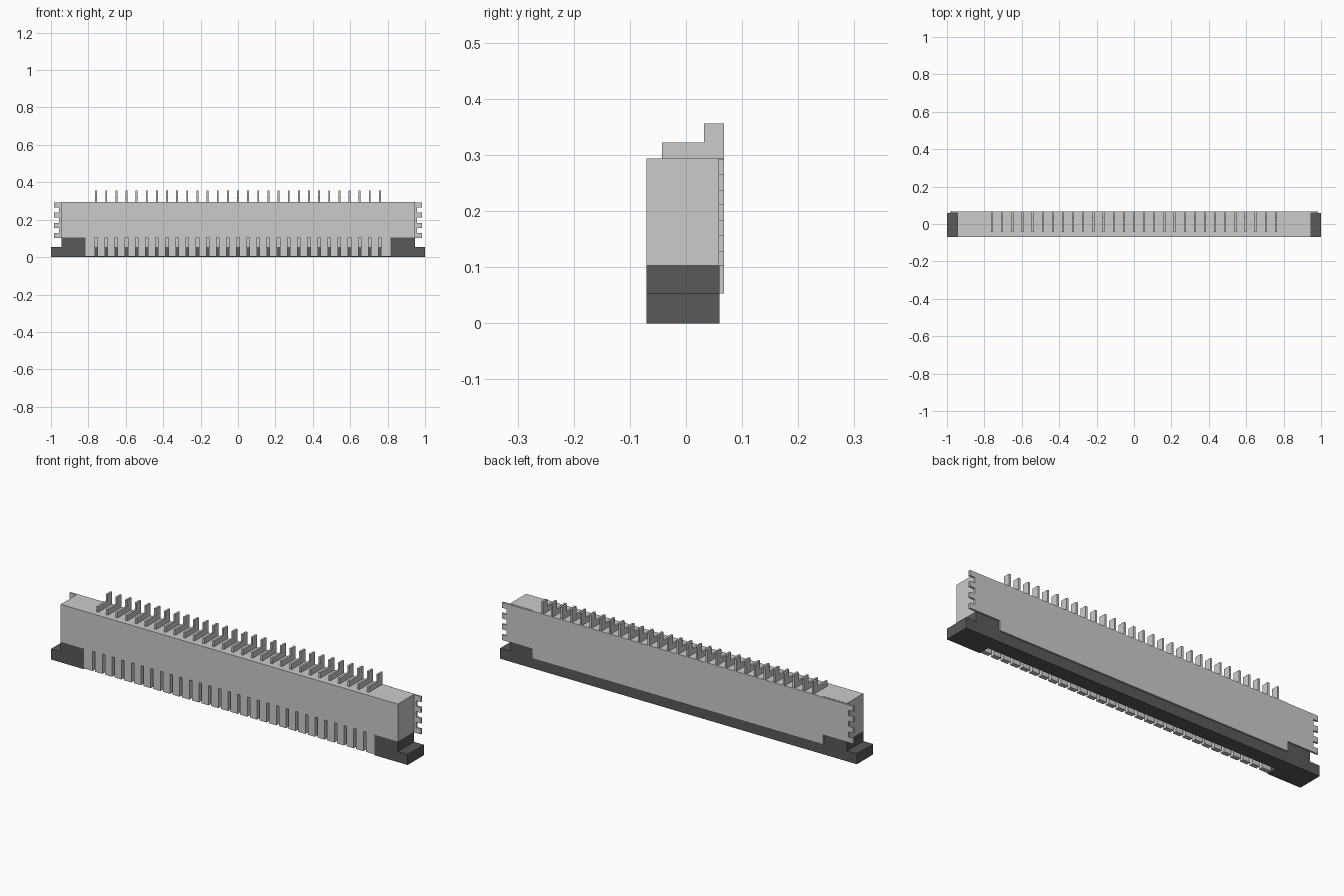
import bpy

if "Cube" in bpy.data.objects:
    bpy.data.objects.remove(bpy.data.objects["Cube"])

dark = bpy.data.materials.new("dark_plastic")
dark.diffuse_color = (0.1, 0.1, 0.1, 1)
dark.use_nodes = True
dark.node_tree.nodes["Principled BSDF"].inputs["Base Color"].default_value = dark.diffuse_color


def make(name, verts, faces, mat=None):
    me = bpy.data.meshes.new(name)
    me.from_pydata(verts, [], faces)
    ob = bpy.data.objects.new(name, me)
    bpy.context.collection.objects.link(ob)
    if mat:
        me.materials.append(mat)
    return ob


def prism(name, profile, axis, a, b, mat=None):
    """Extrude a 2D profile: axis 'x' uses (y,z) points, axis 'y' uses (x,z)."""
    n = len(profile)
    area = sum(profile[i][0] * profile[(i + 1) % n][1] - profile[(i + 1) % n][0] * profile[i][1] for i in range(n))
    # keep face normals pointing outward
    if (area > 0) == (axis == 'y'):
        pts = list(profile)
    else:
        pts = list(reversed(profile))
    put = (lambda p, t: (t, p[0], p[1])) if axis == 'x' else (lambda p, t: (p[0], t, p[1]))
    verts = [put(p, a) for p in pts] + [put(p, b) for p in pts]
    faces = [tuple(range(n)), tuple(reversed(range(n, 2 * n)))]
    faces += [(i, i + n, (i + 1) % n + n, (i + 1) % n) for i in range(n)]
    return make(name, verts, faces, mat)


def box(name, x0, x1, y0, y1, z0, z1, mat=None):
    return prism(name, [(x0, z0), (x1, z0), (x1, z1), (x0, z1)], 'y', y0, y1, mat)


PINS, PITCH = 29, 0.0542
SLOT = 0.014
YF, YB = -0.07, 0.06
INNER = 0.815
pin_x = [(i - (PINS - 1) / 2) * PITCH for i in range(PINS)]

# Main housing, rear wall reaching down to the slider
box("housing", -0.945, 0.945, YF, YB, 0.104, 0.294)
box("housing_rear_wall", -INNER, INNER, YB, 0.068, 0.053, 0.294)
box("housing_lower_core", -INNER, INNER, -0.014, YB, 0.053, 0.104)

# Front teeth separated by narrow slots at every pin
edges = [-INNER - SLOT / 2] + pin_x + [INNER + SLOT / 2]
for a, b in zip(edges, edges[1:]):
    box("front_tooth", a + SLOT / 2, b - SLOT / 2, YF, -0.048, 0.004, 0.104)

# Dark slider: rear bar and stepped end blocks
box("slider_bar", -INNER, INNER, -0.014, YB, 0, 0.053, dark)
for s in (-1, 1):
    step = [(INNER, 0), (1, 0), (1, 0.053), (0.945, 0.053), (0.945, 0.104), (INNER, 0.104)]
    prism("slider_end", [(s * x, z) for x, z in step], 'y', YF, YB, dark)

    # Solder tab plate with a comb-shaped outer edge
    comb = [(INNER, 0.102)]
    for k in range(4):
        z = 0.102 + k * 0.0545
        comb += [(0.985, z), (0.985, z + 0.027)]
        if k < 3:
            comb += [(0.958, z + 0.027), (0.958, z + 0.0545)]
    comb.append((INNER, comb[-1][1]))
    prism("solder_tab", [(s * x, z) for x, z in comb], 'y', 0.058, 0.068)

# L-shaped contact pins on top
pin = [(-0.043, 0.29), (0.068, 0.29), (0.068, 0.356), (0.032, 0.356), (0.032, 0.322), (-0.043, 0.322)]
for x in pin_x:
    prism("contact_pin", pin, 'x', x - 0.005, x + 0.005)
